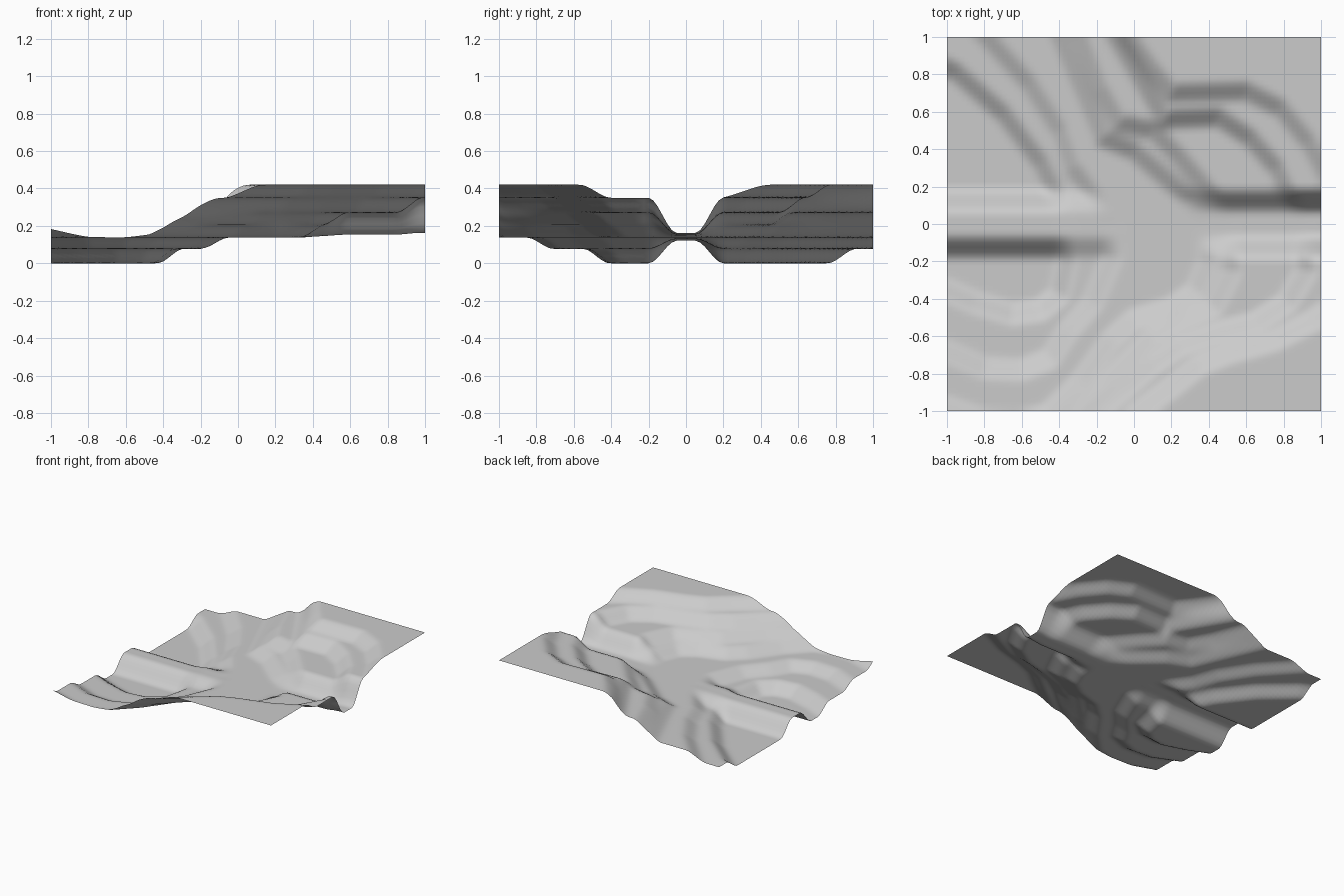
import bpy, bmesh

if "Cube" in bpy.data.objects:
    bpy.data.objects.remove(bpy.data.objects["Cube"])

N = 80  # grid cells per side

# Terrace edges: each runs north to south, with lower ground on its west side
edge_1 = [(-1.2, .93), (-.95, .81), (-.7, .59), (-.5, .33), (-.41, .15), (-.37, 0), (-.36, -.2),
          (-.4, -.38), (-.5, -.46), (-.65, -.48), (-.85, -.42), (-1.1, -.31), (-1.3, -.25)]
edge_2 = [(-1, 1.2), (-.79, 1), (-.56, .75), (-.4, .5), (-.33, .3), (-.22, .15), (-.12, 0),
          (-.12, -.18), (-.22, -.42), (-.36, -.58), (-.45, -.72), (-.6, -.78), (-.8, -.77),
          (-1, -.68), (-1.2, -.6)]
edge_3 = [(-.5, 1.2), (-.4, 1), (-.27, .7), (-.17, .46), (0, .39), (.15, .26), (.3, .13), (.38, 0),
          (.4, -.2), (.33, -.36), (.2, -.45), (0, -.51), (-.12, -.62), (-.28, -.84),
          (-.46, -1.02), (-.62, -1.06), (-.8, -1.05), (-1, -.98), (-1.2, -.92)]
edge_4 = [(-.4, 1.2), (-.29, 1), (-.18, .72), (-.08, .54), (.1, .5), (.24, .36), (.42, .15), (.5, 0),
          (.52, -.25), (.42, -.45), (.25, -.52), (.1, -.6), (0, -.7), (-.15, -.85),
          (-.32, -1), (-.5, -1.2)]
edge_5 = [(-.22, 1.2), (-.1, 1), (.05, .75), (.16, .56), (.45, .57), (.62, .46), (.76, .3), (.83, .15),
          (.9, 0), (.92, -.25), (.82, -.42), (.65, -.53), (.45, -.58), (.25, -.65), (.1, -.75),
          (-.05, -.88), (-.2, -1), (-.4, -1.2)]
edge_6 = [(-.14, 1.2), (-.03, 1), (.1, .82), (.2, .7), (.6, .71), (.78, .62), (.93, .44), (1.03, .25),
          (1.25, 0), (1.15, -.38), (.95, -.52), (.75, -.62), (.5, -.69), (.35, -.75), (.2, -.87),
          (0, -1.02), (-.2, -1.2)]
RISES = [(edge_1, .077), (edge_2, .06), (edge_3, .066), (edge_4, .067), (edge_5, .08), (edge_6, .07)]


def smoothstep(a, b, v):
    t = min(1, max(0, (v - a) / (b - a)))
    return t * t * (3 - 2 * t)


def signed_distance(loop, x, y):
    """Distance to a closed outline, negative inside."""
    best, inside = 1e9, False
    for (ax, ay), (bx, by) in zip(loop, loop[1:] + loop[:1]):
        dx, dy = bx - ax, by - ay
        t = min(1, max(0, ((x - ax) * dx + (y - ay) * dy) / (dx * dx + dy * dy)))
        best = min(best, (ax + t * dx - x) ** 2 + (ay + t * dy - y) ** 2)
        if (ay > y) != (by > y) and x < ax + (y - ay) * dx / dy:
            inside = not inside
    return -best ** .5 if inside else best ** .5


LOOPS = [(e + [(-3, e[-1][1]), (-3, e[0][1])], rise) for e, rise in RISES]


def height(x, y):
    hill = sum(rise * smoothstep(-.07, .07, signed_distance(loop, x, y)) for loop, rise in LOOPS)
    # Nearly level roadbed along y = 0: embankment on the west, cutting on the east
    return .137 + (hill - .137) * (.12 + .88 * smoothstep(.05, .2, abs(y)))


# Terraced ground sheet
bm = bmesh.new()
bmesh.ops.create_grid(bm, x_segments=N, y_segments=N, size=1)
for v in bm.verts:
    v.co.z = height(v.co.x, v.co.y)
mesh = bpy.data.meshes.new("terraced_ground")
bm.to_mesh(mesh)
bm.free()
ground = bpy.data.objects.new("terraced_ground", mesh)
bpy.context.collection.objects.link(ground)
for p in mesh.polygons:
    p.use_smooth = True

grey = bpy.data.materials.new("plain_grey")
grey.diffuse_color = (.6, .6, .6, 1)
grey.use_nodes = True
grey.node_tree.nodes["Principled BSDF"].inputs["Base Color"].default_value = grey.diffuse_color
mesh.materials.append(grey)
